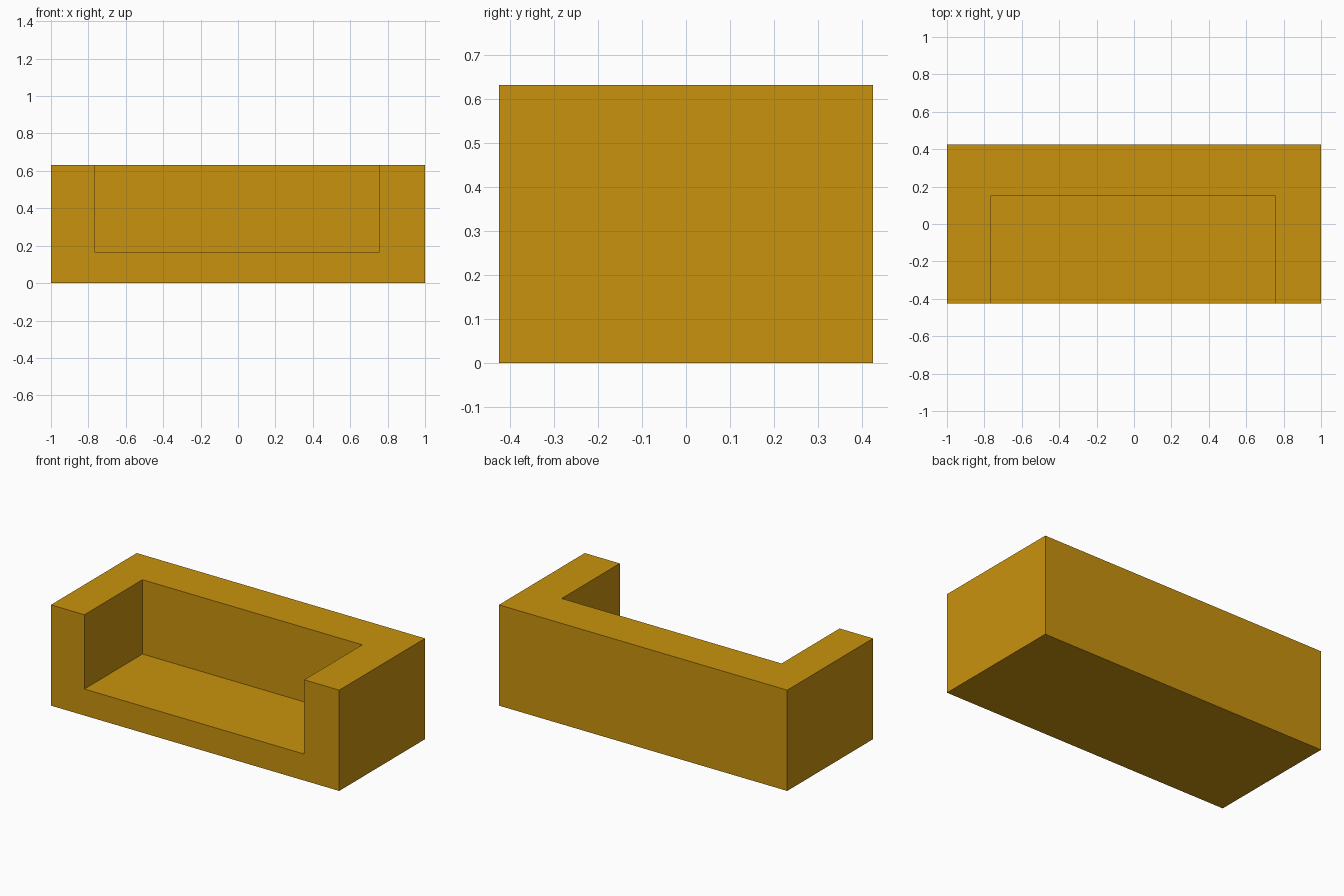
import bpy
from mathutils import Vector

default = bpy.data.objects.get("Cube")
if default:
    bpy.data.objects.remove(default, do_unlink=True)

# Overall size and seat recess
HALF_W, HALF_D, HEIGHT = 1.0, 0.425, 0.632
RECESS_LEFT, RECESS_RIGHT = 0.757, -0.768
BACKREST_Y, SEAT_Z = 0.15, 0.166
MARGIN = 0.2  # how far the cutter passes the open front and top


def box(name, low, high):
    low, high = Vector(low), Vector(high)
    bpy.ops.mesh.primitive_cube_add(size=1, location=(low + high) / 2)
    obj = bpy.context.object
    obj.name = obj.data.name = name
    obj.scale = high - low
    bpy.ops.object.transform_apply(location=True, rotation=False, scale=True)
    return obj


# Flat mustard upholstery
mustard = bpy.data.materials.new("mustard_upholstery")
mustard.use_nodes = True
colour = (0.584, 0.288, 0.004, 1)
mustard.diffuse_color = colour
mustard.node_tree.nodes["Principled BSDF"].inputs["Base Color"].default_value = colour

# Solid block, hollowed to leave base, backrest and two armrests
cutter = box("seat_recess_cutter",
             (RECESS_RIGHT, -HALF_D - MARGIN, SEAT_Z),
             (RECESS_LEFT, BACKREST_Y, HEIGHT + MARGIN))
cutter.hide_render = True
sofa = box("sofa_body", (-HALF_W, -HALF_D, 0), (HALF_W, HALF_D, HEIGHT))
sofa.data.materials.append(mustard)
cutter.data.materials.append(mustard)

cut = sofa.modifiers.new("seat_recess", "BOOLEAN")
cut.operation = "DIFFERENCE"
cut.solver = "EXACT"
cut.object = cutter
bpy.ops.object.modifier_apply(modifier=cut.name)
bpy.data.objects.remove(cutter, do_unlink=True)
bpy.ops.object.shade_flat()
